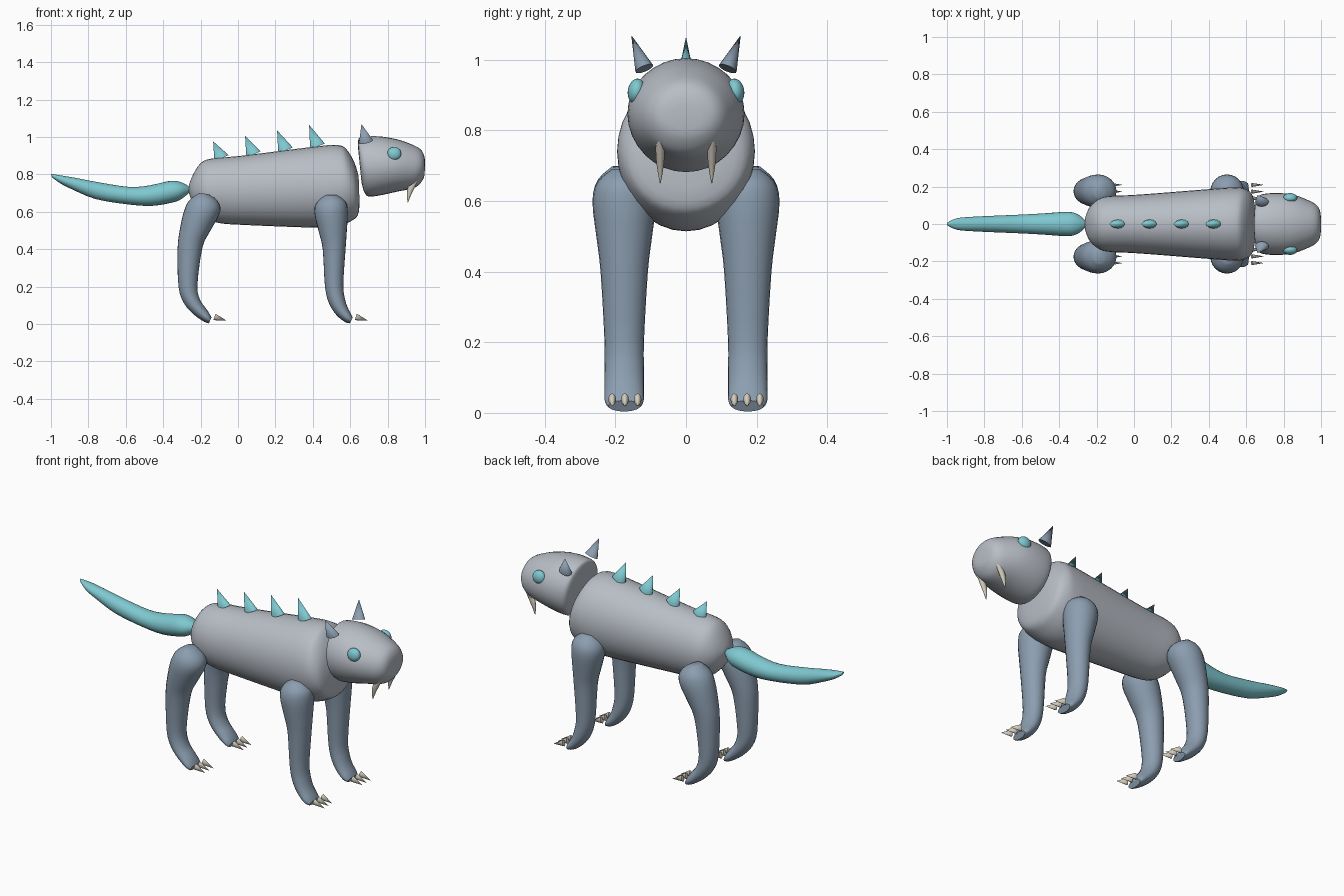
import bpy, bmesh, math
from mathutils import Vector

cube = bpy.data.objects.get("Cube")
if cube:
    bpy.data.objects.remove(cube)


def material(name, rgb):
    m = bpy.data.materials.new(name)
    m.use_nodes = True
    m.diffuse_color = (*rgb, 1)
    m.node_tree.nodes["Principled BSDF"].inputs["Base Color"].default_value = (*rgb, 1)
    return m


GREY = material("pale grey hide", (0.48, 0.515, 0.565))
BLUE = material("slate blue", (0.262, 0.342, 0.434))
TEAL = material("teal", (0.212, 0.578, 0.631))
BONE = material("bone", (0.658, 0.61, 0.515))


def finish(name, bm, mat, angle=50):
    bmesh.ops.recalc_face_normals(bm, faces=bm.faces)
    mesh = bpy.data.meshes.new(name)
    bm.to_mesh(mesh)
    bm.free()
    mesh.materials.append(mat)
    ob = bpy.data.objects.new(name, mesh)
    bpy.context.collection.objects.link(ob)
    bpy.ops.object.select_all(action='DESELECT')
    ob.select_set(True)
    bpy.context.view_layer.objects.active = ob
    bpy.ops.object.shade_smooth_by_angle(angle=math.radians(angle))
    return ob


def smooth_rows(rows, steps=3):
    """Catmull-Rom interpolation between the section rows."""
    rows = [Vector(r) for r in rows]
    out = []
    for i in range(len(rows) - 1):
        a, b, c, d = rows[max(i - 1, 0)], rows[i], rows[i + 1], rows[min(i + 2, len(rows) - 1)]
        for s in range(steps):
            t = s / steps
            out.append(b + (c - a) * (t / 2) + (a * 2 - b * 5 + c * 4 - d) * (t * t / 2)
                       + (b * 3 - a - c * 3 + d) * (t ** 3 / 2))
    return out + [rows[-1]]


def loft(name, rows, mat, y=0, sides=24):
    """Elliptical sections, each given by two opposite rim points (x, z, x, z) and a half width."""
    bm = bmesh.new()
    rings = []
    for x1, z1, x2, z2, w in smooth_rows(rows):
        mid = Vector(((x1 + x2) / 2, y, (z1 + z2) / 2))
        up = Vector((x1 - x2, 0, z1 - z2)) / 2
        rings.append([bm.verts.new(mid + up * math.cos(a) + Vector((0, w * math.sin(a), 0)))
                      for a in (math.tau * k / sides for k in range(sides))])
    for r, s in zip(rings, rings[1:]):
        for k in range(sides):
            n = (k + 1) % sides
            bm.faces.new((r[k], r[n], s[n], s[k]))
    bm.faces.new(rings[0])
    bm.faces.new(rings[-1])
    return finish(name, bm, mat)


def spike(name, base, tip, rx, ry, mat, sides=12):
    """Elliptical cone from a base centre to a tip."""
    base, tip = Vector(base), Vector(tip)
    axis = (tip - base).normalized()
    v = (Vector((0, 1, 0)) - axis * axis.y).normalized()
    u = v.cross(axis)
    bm = bmesh.new()
    top = bm.verts.new(tip)
    ring = [bm.verts.new(base + u * rx * math.cos(a) + v * ry * math.sin(a))
            for a in (math.tau * k / sides for k in range(sides))]
    for k in range(sides):
        bm.faces.new((ring[k], ring[(k + 1) % sides], top))
    bm.faces.new(ring)
    return finish(name, bm, mat)


# Trunk, head and tail
loft("body", [
    (-.262, .745, -.262, .70, .03), (-.24, .80, -.235, .63, .09),
    (-.20, .86, -.17, .565, .135), (-.14, .885, -.10, .54, .15),
    (.02, .90, .03, .53, .157), (.42, .95, .42, .515, .188),
    (.53, .957, .53, .52, .195), (.575, .94, .60, .548, .19),
    (.62, .87, .64, .58, .16), (.645, .79, .65, .64, .09)], GREY, sides=32)
loft("head", [
    (.643, .93, .66, .76, .09), (.643, .985, .675, .705, .135),
    (.665, 1.0, .70, .682, .158), (.75, 1.004, .77, .69, .166),
    (.85, .988, .85, .708, .157), (.93, .96, .93, .724, .128),
    (.975, .935, .965, .742, .106), (.994, .905, .99, .775, .078),
    (1.0, .875, .998, .80, .04)], GREY, sides=32)
loft("tail", [
    (-1.0, .803, -.995, .785, .008), (-.95, .795, -.95, .752, .03),
    (-.87, .782, -.88, .717, .038), (-.74, .757, -.76, .668, .044),
    (-.58, .733, -.59, .64, .051), (-.47, .742, -.46, .632, .058),
    (-.36, .766, -.35, .65, .065), (-.30, .757, -.30, .67, .052),
    (-.253, .73, -.253, .71, .012)], TEAL)

# Legs: back rim, front rim, half width
FORE = [
    (.47, .69, .53, .69, .035), (.425, .655, .575, .655, .075), (.408, .60, .587, .60, .09),
    (.43, .50, .582, .50, .079), (.453, .40, .575, .40, .067), (.465, .20, .563, .21, .056),
    (.487, .11, .573, .13, .056), (.525, .05, .588, .085, .056),
    (.57, .012, .604, .055, .055), (.598, .004, .614, .035, .045)]
HIND = [
    (-.21, .70, -.16, .695, .035), (-.262, .66, -.11, .66, .075), (-.29, .60, -.095, .60, .09),
    (-.312, .50, -.147, .50, .079), (-.323, .40, -.19, .41, .067), (-.318, .20, -.217, .21, .056),
    (-.288, .11, -.203, .13, .056), (-.235, .05, -.172, .085, .056),
    (-.18, .012, -.152, .055, .055), (-.156, .004, -.142, .035, .045)]

for side, tag in ((1, "far"), (-1, "near")):
    for part, rows, claw_x in (("front", FORE, .63), ("hind", HIND, -.126)):
        loft(f"{part}_leg_{tag}", rows, BLUE, y=side * .175)
        for k in (-1, 0, 1):
            spike(f"{part}_claw_{tag}_{k + 2}", (claw_x, side * .173 + k * .036, .038),
                  (claw_x + .066, side * .173 + k * .036, .018), .018, .011, BONE)

    # Face details
    spike(f"ear_{tag}", (.684, side * .118, .975), (.66, side * .155, 1.07), .038, .027, BLUE)
    loft(f"fang_{tag}", [
        (.91, .735, .965, .77, .013), (.905, .715, .945, .73, .012),
        (.903, .685, .925, .69, .008), (.907, .65, .909, .65, .001)],
        BONE, y=side * .073, sides=12)
    bm = bmesh.new()
    bmesh.ops.create_uvsphere(bm, u_segments=20, v_segments=12, radius=1)
    eye = finish(f"eye_{tag}", bm, TEAL)
    eye.scale = (.038, .025, .036)
    eye.location = (.835, side * .14, .911)
    eye.rotation_euler = (side * .15, 0, 0)

# Row of spines on the back
for i in range(4):
    x, z = -.088 + .171 * i, .885 + .0215 * i
    spike(f"back_spine_{i + 1}", (x, 0, z), (x - .045, 0, z + .092 + .008 * i), .042, .024, TEAL)
